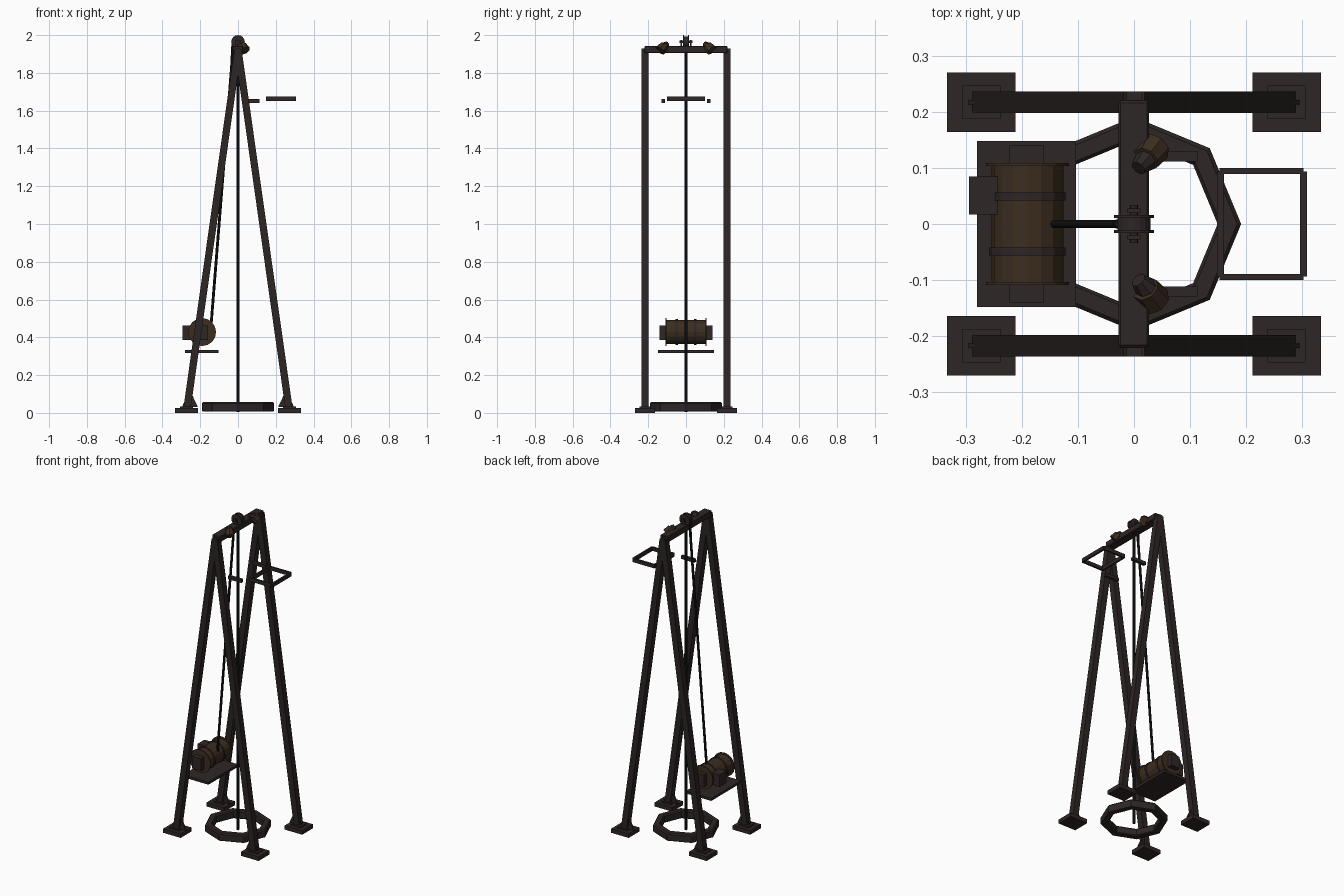
import bpy, bmesh, math
from mathutils import Vector, Matrix

if "Cube" in bpy.data.objects:
    bpy.data.objects.remove(bpy.data.objects["Cube"])


def mat(name, c):
    m = bpy.data.materials.new(name)
    m.diffuse_color = (*c, 1)
    m.use_nodes = True
    m.node_tree.nodes["Principled BSDF"].inputs["Base Color"].default_value = m.diffuse_color
    return m


FRAME = mat("dark iron brown", (0.028, 0.019, 0.019))
LEG = mat("dark timber", (0.025, 0.018, 0.017))
ROPE = mat("black rope", (0.010, 0.010, 0.012))
WOOD = mat("drum brown", (0.045, 0.027, 0.014))


def make(name, bm, m):
    bmesh.ops.recalc_face_normals(bm, faces=bm.faces[:])
    me = bpy.data.meshes.new(name)
    bm.to_mesh(me)
    bm.free()
    me.materials.append(m)
    ob = bpy.data.objects.new(name, me)
    bpy.context.collection.objects.link(ob)
    return ob


def box(name, x0, x1, y0, y1, z0, z1, m, bevel=0):
    bm = bmesh.new()
    c = Vector((x0 + x1, y0 + y1, z0 + z1)) / 2
    bmesh.ops.create_cube(bm, size=1, matrix=Matrix.Translation(c) @ Matrix.Diagonal(
        (x1 - x0, y1 - y0, z1 - z0, 1)))
    if bevel:
        bmesh.ops.bevel(bm, geom=bm.edges[:], offset=bevel, segments=1, affect='EDGES')
    return make(name, bm, m)


def tube(name, a, b, r1, r2, n, m):
    a, b = Vector(a), Vector(b)
    bm = bmesh.new()
    rot = (b - a).to_track_quat('Z', 'Y').to_matrix().to_4x4()
    bmesh.ops.create_cone(bm, cap_ends=True, segments=n, radius1=r1, radius2=r2,
                          depth=(b - a).length,
                          matrix=Matrix.Translation((a + b) / 2) @ rot)
    return make(name, bm, m)


def prism(name, pts, y0, y1, m):
    # x-z outline extruded along y
    bm = bmesh.new()
    f = bm.faces.new([bm.verts.new((x, y0, z)) for x, z in pts])
    r = bmesh.ops.extrude_face_region(bm, geom=[f])
    bmesh.ops.translate(bm, vec=(0, y1 - y0, 0),
                        verts=[v for v in r['geom'] if isinstance(v, bmesh.types.BMVert)])
    return make(name, bm, m)


# A-frame legs, feet and gussets
for sy in (-1, 1):
    for sx in (-1, 1):
        y = 0.217 * sy
        ya, yb = y - 0.0195, y + 0.0195
        prism("leg", [(sx * 0.251, 0.02), (sx * 0.290, 0.02),
                      (sx * 0.019, 1.925), (-sx * 0.016, 1.905)], ya, yb, LEG)
        fx = sx * 0.272
        box("foot_plate", fx - 0.061, fx + 0.061, y - 0.053, y + 0.053, 0, 0.026, FRAME)
        box("foot_pad", fx - 0.034, fx + 0.034, y - 0.03, y + 0.03, 0.02, 0.034, FRAME)
        prism("foot_inner_gusset", [(sx * 0.262, 0.03), (sx * 0.212, 0.03), (sx * 0.245, 0.1)],
              y - 0.006, y + 0.006, FRAME)
        prism("foot_outer_gusset", [(sx * 0.28, 0.03), (sx * 0.297, 0.03), (sx * 0.284, 0.06)],
              y - 0.004, y + 0.004, FRAME)

# Top beam
box("top_beam", -0.028, 0.027, -0.22, 0.22, 1.905, 1.943, FRAME, 0.004)
for s in (-1, 1):
    box("beam_end", -0.013, 0.013, min(s * 0.215, s * 0.236), max(s * 0.215, s * 0.236),
        1.9, 1.93, FRAME)

# Pulley on the beam
PZ = 1.964
tube("pulley_wheel", (0, -0.011, PZ), (0, 0.011, PZ), 0.029, 0.029, 16, FRAME)
tube("pulley_axle", (0, -0.034, PZ), (0, 0.034, PZ), 0.007, 0.007, 8, FRAME)
for s in (-1, 1):
    tube("pulley_flange", (0, s * 0.011, PZ), (0, s * 0.016, PZ), 0.036, 0.036, 16, FRAME)
    box("pulley_bracket", -0.012, 0.012, s * 0.024 - 0.004, s * 0.024 + 0.004, 1.94, PZ + 0.01, FRAME)

# Ropes
tube("drop_rope", (0, 0, 0.005), (0, 0, 1.93), 0.0075, 0.0075, 8, ROPE)
tube("hoist_rope", (-0.143, 0, 0.46), (-0.031, 0, 1.87), 0.0075, 0.0075, 8, ROPE)
tube("hoist_rope_top", (-0.031, 0, 1.87), (-0.027, 0, PZ), 0.0085, 0.0075, 8, ROPE)

# Lamps on the beam
for s in (-1, 1):
    tube("lamp_body", (0.008, s * 0.1, 1.955), (0.028, s * 0.122, 1.935), 0.014, 0.024, 8, FRAME)
    tube("lamp_head", (0.020, s * 0.115, 1.945), (0.036, s * 0.136, 1.918), 0.025, 0.03, 8, WOOD)

# Winch platform and drum
DX, DZ = -0.19, 0.428
box("winch_platform", -0.28, -0.103, -0.148, 0.148, 0.318, 0.334, FRAME)
tube("winch_drum", (DX, -0.108, DZ), (DX, 0.108, DZ), 0.064, 0.064, 16, WOOD)
for s in (-1, 1):
    tube("drum_flange", (DX, s * 0.103, DZ), (DX, s * 0.109, DZ), 0.074, 0.074, 16, WOOD)
    tube("drum_band", (DX, s * 0.049 - 0.007, DZ), (DX, s * 0.049 + 0.007, DZ),
         0.068, 0.068, 16, FRAME)
    ya, yb = sorted((s * 0.105, s * 0.14))
    box("drum_bearing", -0.222, -0.16, ya, yb, 0.386, 0.462, FRAME)
box("motor_box", -0.294, -0.243, 0.017, 0.085, 0.386, 0.462, FRAME)

# Octagonal well ring on the ground
bm = bmesh.new()
section = [(0.153, 0.008), (0.188, 0.008), (0.191, 0.013), (0.191, 0.050),
           (0.184, 0.057), (0.155, 0.057), (0.149, 0.050), (0.149, 0.013)]
rings = []
for i in range(8):
    a = i * math.pi / 4
    rings.append([bm.verts.new((r * math.cos(a), r * math.sin(a), z)) for r, z in section])
k = len(section)
for i in range(8):
    p, q = rings[i], rings[(i + 1) % 8]
    for j in range(k):
        bm.faces.new((p[j], q[j], q[(j + 1) % k], p[(j + 1) % k]))
make("well_ring", bm, FRAME)

# Side bars and rectangular handle frame near the top
for s in (-1, 1):
    box("side_bar", 0.02, 0.114, s * 0.12 - 0.009, s * 0.12 + 0.009, 1.641, 1.661, FRAME)
    box("handle_side", 0.152, 0.302, s * 0.0945 - 0.0055, s * 0.0945 + 0.0055, 1.651, 1.674, FRAME)
for x in (0.154, 0.302):
    box("handle_cross", x - 0.006, x + 0.006, -0.094, 0.094, 1.651, 1.674, FRAME)
